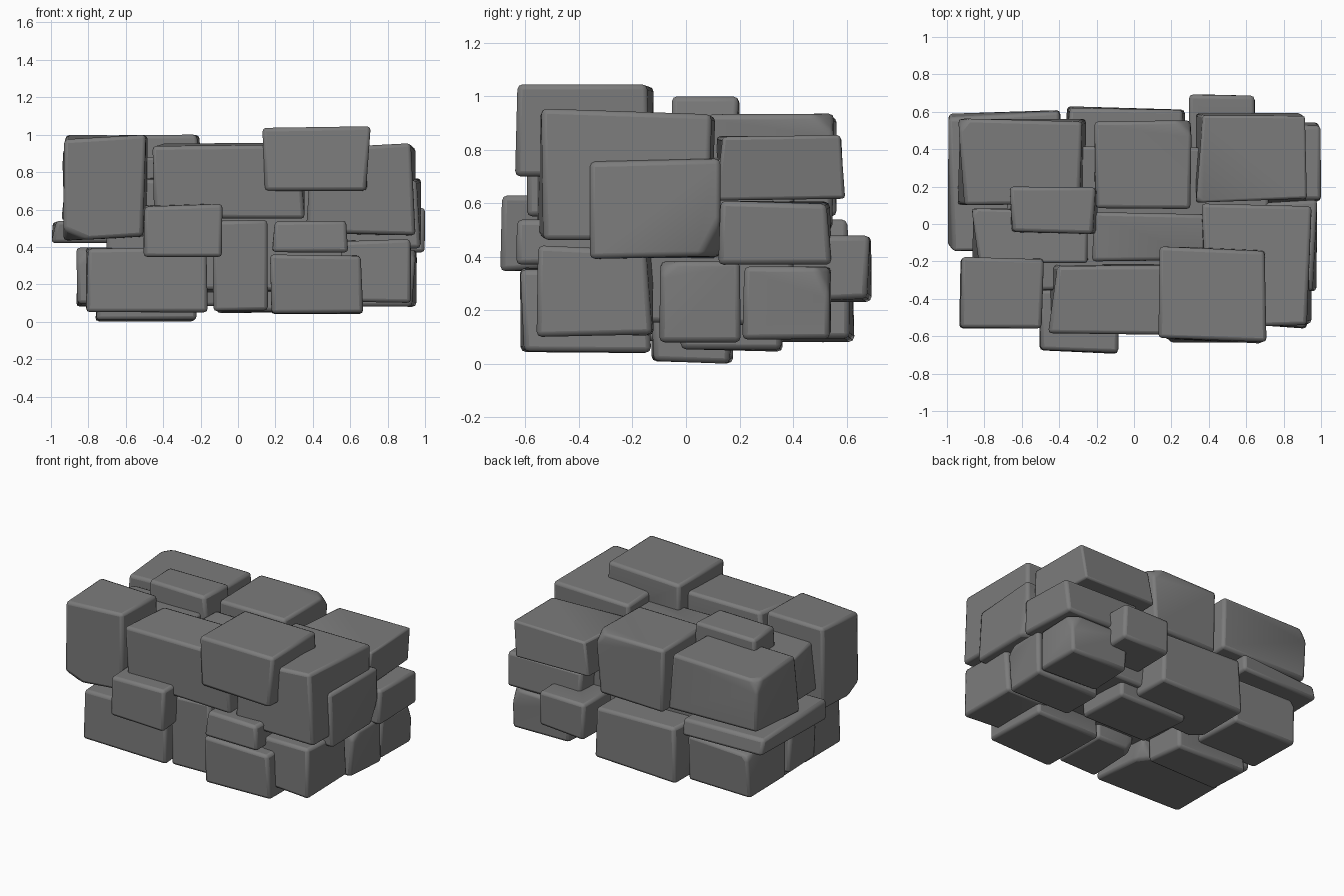
import bpy, bmesh, random
from math import radians
from mathutils import Vector

random.seed(11)
cube = bpy.data.objects.get("Cube")
if cube:
    bpy.data.objects.remove(cube, do_unlink=True)

stone = bpy.data.materials.new("grey stone")
stone.use_nodes = True
GREY = (0.2, 0.2, 0.2, 1)
stone.diffuse_color = GREY
stone.node_tree.nodes["Principled BSDF"].inputs["Base Color"].default_value = GREY


def chip(bm, co, way, size):
    """Slice one corner off a block and close the cut."""
    slant = Vector([c * random.uniform(0.5, 1.3) for c in way]).normalized()
    cut = bmesh.ops.bisect_plane(bm, geom=bm.verts[:] + bm.edges[:] + bm.faces[:],
                                 plane_co=co - slant * size,
                                 plane_no=slant, clear_outer=True)
    edges = [e for e in cut["geom_cut"] if isinstance(e, bmesh.types.BMEdge)]
    bmesh.ops.contextual_create(bm, geom=edges)


def block(name, x, y, z, chips=1):
    """Rough stone block that exactly fills the given x, y and z spans."""
    bm = bmesh.new()
    bmesh.ops.create_cube(bm, size=2)
    corners = [(v, v.co.copy()) for v in bm.verts]
    for v, way in corners:
        v.co = [w * (1 - 0.14 * random.random() ** 2) for w in way]
    for axis, (low, high) in enumerate((x, y, z)):
        values = [v.co[axis] for v in bm.verts]
        start, length = min(values), max(values) - min(values)
        for v in bm.verts:
            v.co[axis] = low + (v.co[axis] - start) / length * (high - low)
    size = min(x[1] - x[0], y[1] - y[0], z[1] - z[0])
    picked = [(v.co.copy(), way) for v, way in random.sample(corners, chips)]
    for co, way in picked:
        chip(bm, co, way, size * random.uniform(0.07, 0.16))
    bmesh.ops.recalc_face_normals(bm, faces=bm.faces)
    mesh = bpy.data.meshes.new(name)
    bm.to_mesh(mesh)
    bm.free()
    mesh.materials.append(stone)
    obj = bpy.data.objects.new(name, mesh)
    bpy.context.collection.objects.link(obj)
    bevel = obj.modifiers.new("worn edges", "BEVEL")
    bevel.width = 0.02
    bevel.segments = 2
    bevel.limit_method = "ANGLE"
    bevel.angle_limit = radians(25)
    bpy.ops.object.select_all(action="DESELECT")
    obj.select_set(True)
    bpy.context.view_layer.objects.active = obj
    bpy.ops.object.shade_smooth_by_angle(angle=radians(60))


# Inner stone filling the middle of the pile
block("core_stone", (-0.72, 0.72), (-0.36, 0.42), (0.14, 0.78), 0)

# Top course
block("top_front_left_stone", (-0.935, -0.48), (-0.56, -0.17), (0.43, 1.0))
block("top_front_middle_stone", (-0.46, 0.36), (-0.595, -0.21), (0.55, 0.955))
block("top_front_cap_stone", (0.13, 0.71), (-0.64, -0.12), (0.7, 1.045))
block("top_right_stone", (0.36, 0.95), (-0.555, 0.11), (0.46, 0.955))
block("top_back_right_stone", (0.33, 0.925), (0.11, 0.595), (0.61, 0.855))
block("top_back_middle_stone", (-0.215, 0.31), (0.08, 0.555), (0.5, 0.935))
block("top_back_left_stone", (-0.945, -0.255), (0.1, 0.565), (0.54, 0.93))
block("top_small_stone", (-0.665, -0.19), (-0.055, 0.2), (0.8, 1.0))
block("top_left_stone", (-0.87, -0.24), (-0.21, 0.085), (0.55, 0.88))
block("top_centre_stone", (-0.225, 0.42), (-0.2, 0.065), (0.6, 0.87))

# Middle course
block("middle_left_slab", (-1.0, -0.38), (-0.15, 0.61), (0.42, 0.54), 0)
block("middle_front_left_stone", (-0.505, -0.08), (-0.695, -0.35), (0.345, 0.63))
block("middle_front_right_stone", (0.18, 0.59), (-0.635, -0.25), (0.37, 0.54))
block("middle_right_stone", (0.5, 0.98), (-0.36, 0.13), (0.39, 0.77))
block("middle_right_back_stone", (0.4, 1.0), (0.12, 0.545), (0.37, 0.61))
block("middle_back_small_stone", (0.29, 0.65), (0.35, 0.695), (0.23, 0.48))

# Bottom course
block("bottom_front_left_stone", (-0.815, -0.16), (-0.56, -0.12), (0.05, 0.4))
block("bottom_front_middle_stone", (-0.135, 0.16), (-0.55, -0.15), (0.055, 0.545))
block("bottom_front_right_stone", (0.17, 0.67), (-0.62, -0.13), (0.04, 0.36))
block("bottom_right_front_stone", (0.55, 0.925), (-0.56, -0.12), (0.1, 0.445))
block("bottom_right_middle_stone", (0.45, 0.955), (-0.1, 0.205), (0.08, 0.385))
block("bottom_right_back_stone", (0.5, 0.96), (0.21, 0.545), (0.09, 0.365))
block("bottom_left_back_stone", (-0.865, -0.38), (0.12, 0.555), (0.08, 0.4))
block("bottom_left_stone", (-0.865, -0.4), (-0.2, 0.1), (0.085, 0.4))
block("bottom_back_stone", (-0.385, 0.28), (0.18, 0.63), (0.08, 0.46))
block("bottom_under_left_stone", (-0.765, -0.22), (-0.13, 0.18), (0.0, 0.25))
block("bottom_under_middle_stone", (-0.12, 0.42), (-0.02, 0.365), (0.045, 0.3))
